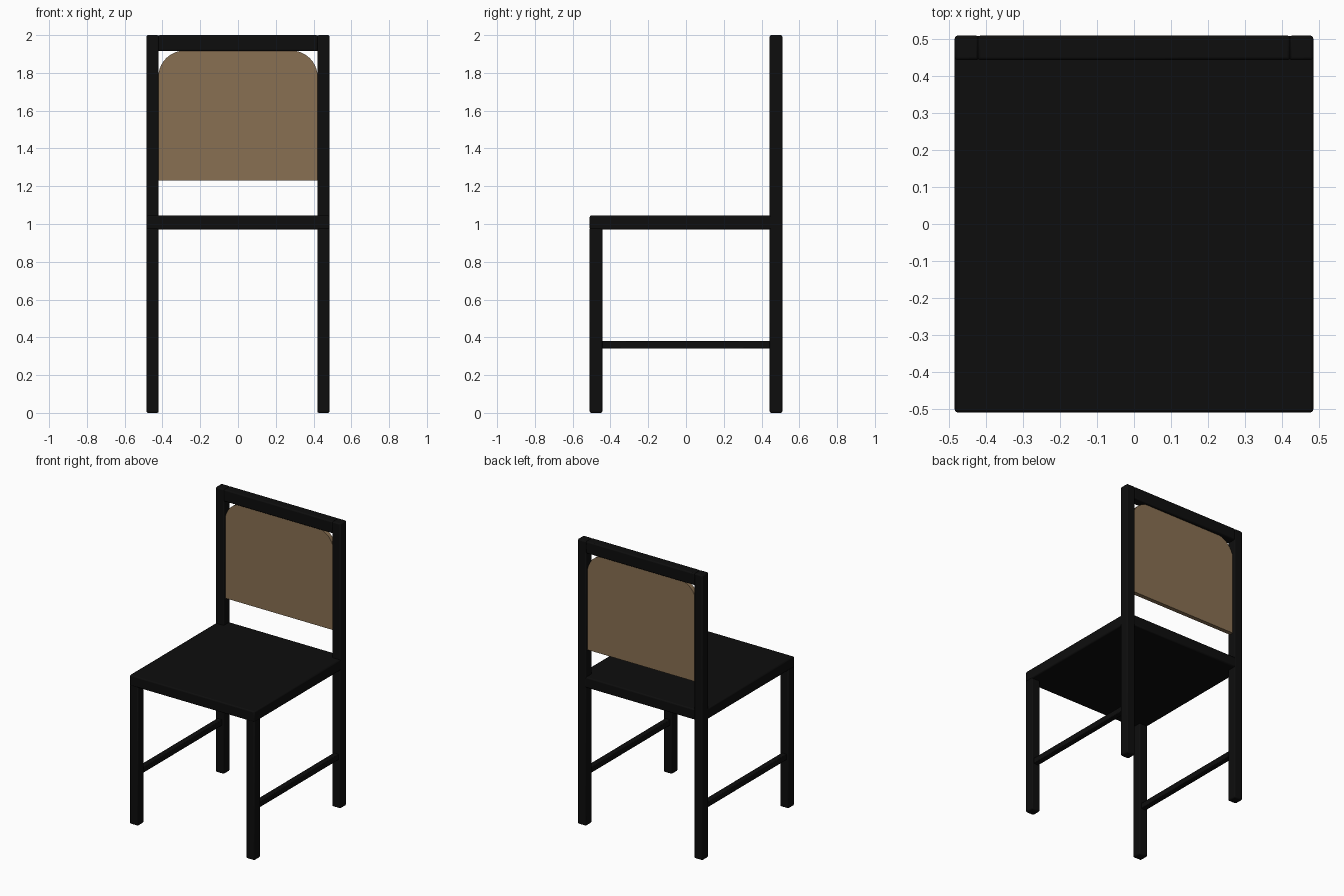
import bpy, math

if "Cube" in bpy.data.objects:
    bpy.data.objects.remove(bpy.data.objects["Cube"])


def material(name, rgb):
    m = bpy.data.materials.new(name)
    m.diffuse_color = (*rgb, 1)
    m.use_nodes = True
    m.node_tree.nodes["Principled BSDF"].inputs["Base Color"].default_value = m.diffuse_color
    return m


BLACK = material("black_frame", (0.004, 0.004, 0.004))
TAN = material("tan_panel", (0.25, 0.162, 0.084))


def box(name, x, y, z, bevel=0.008):
    """Softly bevelled box from (min, max) ranges."""
    bpy.ops.mesh.primitive_cube_add(size=1)
    ob = bpy.context.object
    ob.name = name
    for v in ob.data.vertices:
        v.co = [r[0] if c < 0 else r[1] for c, r in zip(v.co, (x, y, z))]
    ob.data.materials.append(BLACK)
    mod = ob.modifiers.new("soft_edges", 'BEVEL')
    mod.width, mod.segments = bevel, 2
    bpy.ops.object.shade_smooth_by_angle(angle=math.radians(30))
    return ob


# Legs and side stretchers on both sides
for side, s in (("left", -1), ("right", 1)):
    outer = sorted((s * 0.42, s * 0.485))
    box(f"{side}_front_leg", outer, (-0.51, -0.443), (0, 0.98))
    box(f"{side}_back_post", outer, (0.443, 0.51), (0, 2))
    box(f"{side}_stretcher", sorted((s * 0.433, s * 0.472)), (-0.45, 0.45), (0.34, 0.38), 0.004)

# Seat and top rail
box("seat", (-0.485, 0.485), (-0.51, 0.508), (0.97, 1.045))
box("top_rail", (-0.423, 0.423), (0.443, 0.51), (1.915, 2))

# Back panel with rounded upper corners
W, BOTTOM, TOP, R, STEPS = 0.422, 1.23, 1.918, 0.14, 10
outline = [(-W, BOTTOM), (W, BOTTOM)]
for cx, start in ((W - R, 0), (R - W, 90)):
    for i in range(STEPS + 1):
        a = math.radians(start + 90 * i / STEPS)
        outline.append((cx + R * math.cos(a), TOP - R + R * math.sin(a)))
n = len(outline)
verts = [(x, y, z) for y in (0.46, 0.49) for x, z in outline]
faces = [list(range(n)), list(range(2 * n - 1, n - 1, -1))]
faces += [(i, i + n, (i + 1) % n + n, (i + 1) % n) for i in range(n)]
mesh = bpy.data.meshes.new("back_panel")
mesh.from_pydata(verts, [], faces)
mesh.materials.append(TAN)
panel = bpy.data.objects.new("back_panel", mesh)
bpy.context.collection.objects.link(panel)
bpy.ops.object.select_all(action='DESELECT')
panel.select_set(True)
bpy.context.view_layer.objects.active = panel
bpy.ops.object.shade_smooth_by_angle(angle=math.radians(30))
